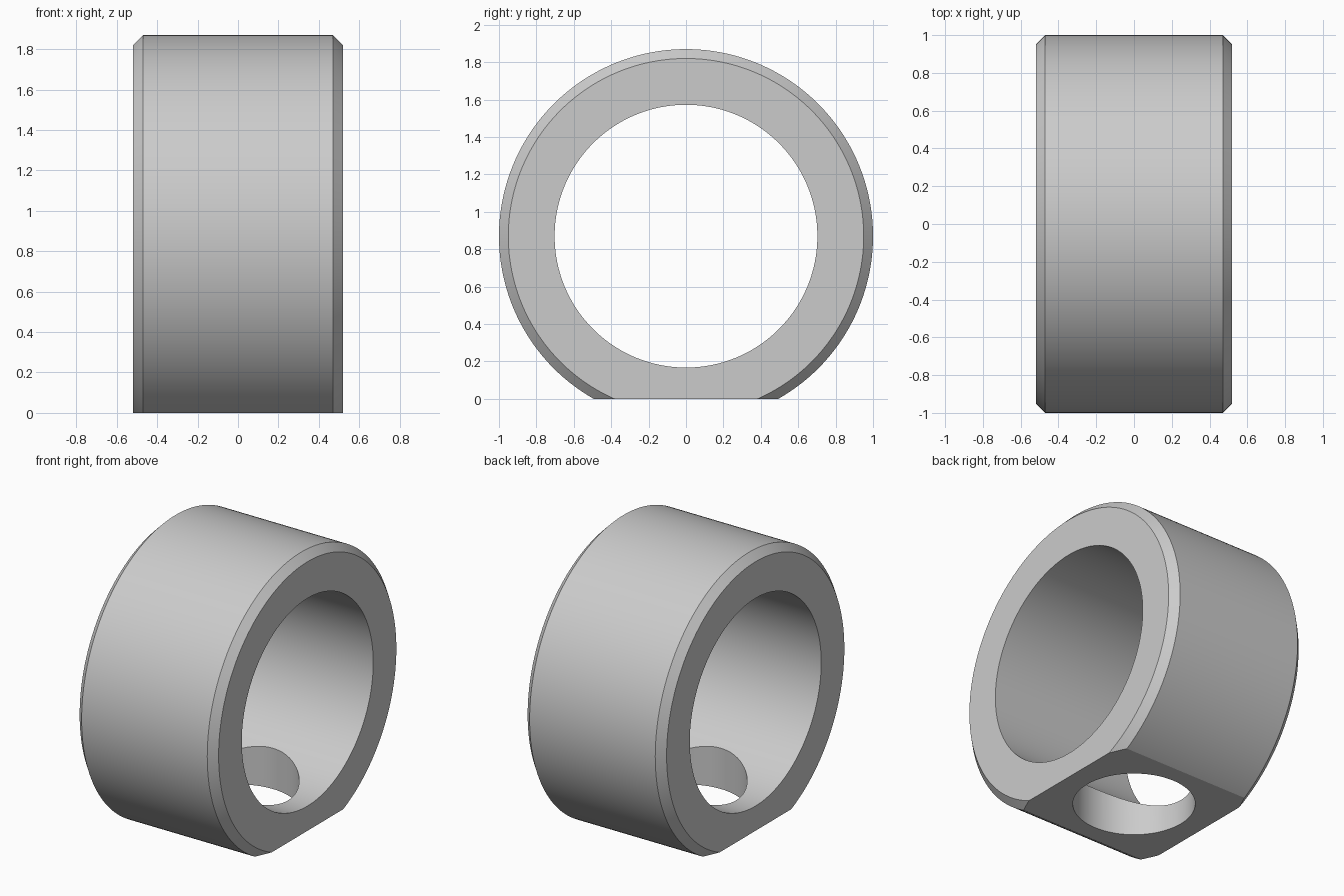
import bpy, bmesh, math
from mathutils import Matrix

if "Cube" in bpy.data.objects:
    bpy.data.objects.remove(bpy.data.objects["Cube"])

R, BORE, HALF, CH, ZC = 1.0, 0.7025, 0.52, 0.05, 0.87
HOLE = 0.375
SEG = 192

# Ring: chamfered rectangular section swept around the x axis
section = [(-HALF, BORE), (HALF, BORE), (HALF, R - CH), (HALF - CH, R),
           (-HALF + CH, R), (-HALF, R - CH)]
bm = bmesh.new()
loops = []
for i in range(SEG):
    a = 2 * math.pi * i / SEG
    loops.append([bm.verts.new((x, r * math.cos(a), ZC + r * math.sin(a))) for x, r in section])
for i in range(SEG):
    p, q = loops[i], loops[(i + 1) % SEG]
    for j in range(len(section)):
        k = (j + 1) % len(section)
        bm.faces.new((p[j], p[k], q[k], q[j]))

# Flat foot: slice the ring at z = 0 and close the cut
geom = bm.verts[:] + bm.edges[:] + bm.faces[:]
cut = bmesh.ops.bisect_plane(bm, geom=geom, dist=1e-6, plane_co=(0, 0, 0),
                             plane_no=(0, 0, 1), clear_inner=True)
edges = [e for e in cut["geom_cut"] if isinstance(e, bmesh.types.BMEdge)]
bmesh.ops.contextual_create(bm, geom=edges)
bmesh.ops.recalc_face_normals(bm, faces=bm.faces[:])
mesh = bpy.data.meshes.new("ring_body")
bm.to_mesh(mesh)
bm.free()
ring = bpy.data.objects.new("ring_body", mesh)
bpy.context.collection.objects.link(ring)

# Round hole through the bottom wall only
bpy.ops.mesh.primitive_cylinder_add(vertices=96, radius=HOLE, depth=1.0, location=(0, 0, 0.1))
cutter = bpy.context.object
cutter.name = "hole_cutter"
mod = ring.modifiers.new("bottom_hole", 'BOOLEAN')
mod.operation = 'DIFFERENCE'
mod.solver = 'EXACT'
mod.object = cutter
bpy.ops.object.select_all(action='DESELECT')
ring.select_set(True)
bpy.context.view_layer.objects.active = ring
bpy.ops.object.modifier_apply(modifier=mod.name)
bpy.data.objects.remove(cutter, do_unlink=True)

# Smooth the round walls, keep chamfers and rims crisp
bpy.ops.object.shade_smooth_by_angle(angle=math.radians(25))
